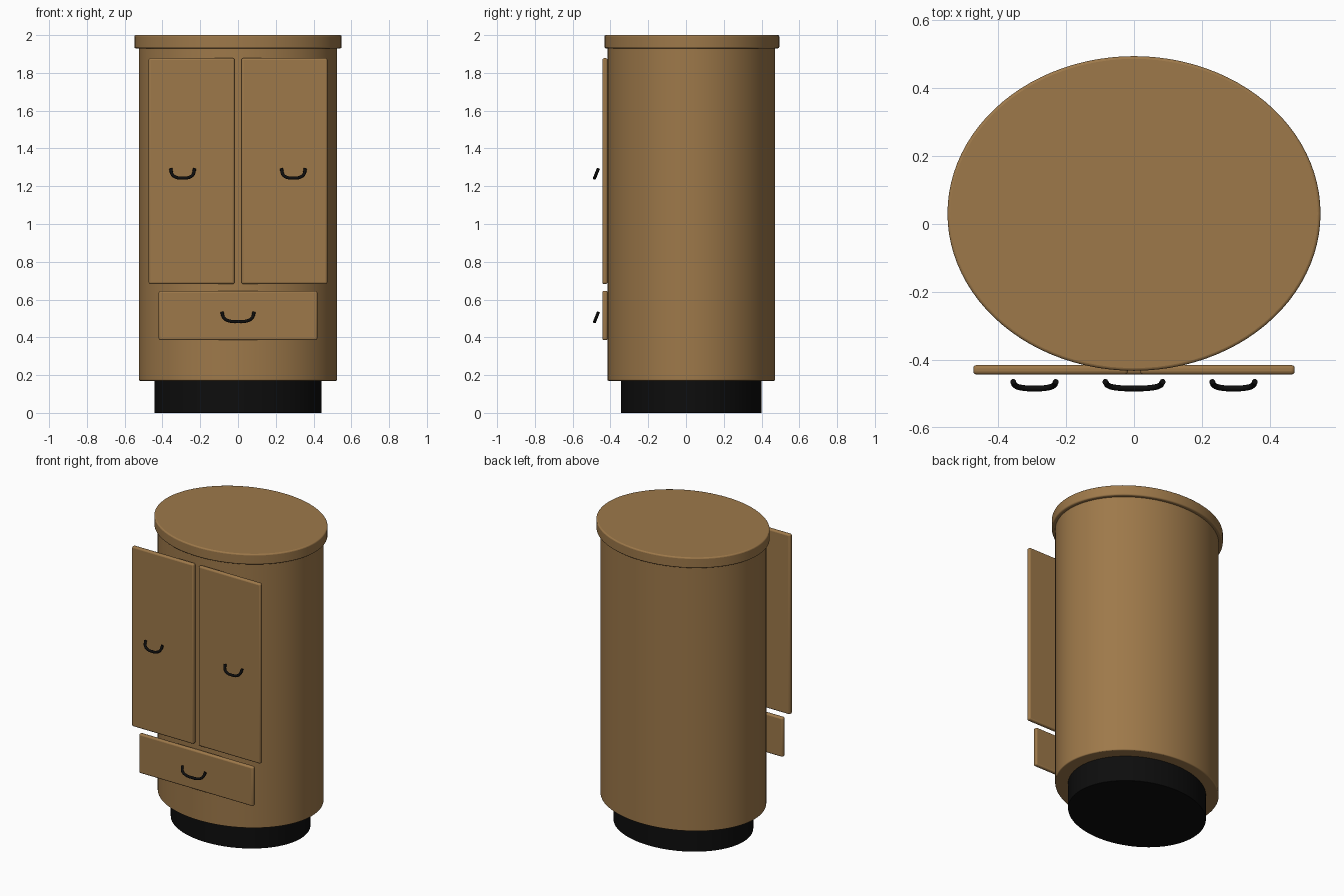
import bpy
from math import radians
from mathutils import Vector

cube = bpy.data.objects.get("Cube")
if cube:
    bpy.data.objects.remove(cube, do_unlink=True)


def material(name, color):
    m = bpy.data.materials.new(name)
    m.use_nodes = True
    m.diffuse_color = color
    m.node_tree.nodes["Principled BSDF"].inputs["Base Color"].default_value = color
    return m


wood = material("warm wood", (0.34, 0.19, 0.068, 1))
black = material("black", (0.004, 0.004, 0.004, 1))


def finish(obj, name, mat, bevel=0, segments=3):
    obj.name = name
    obj.data.materials.append(mat)
    bpy.ops.object.transform_apply(location=False, rotation=False, scale=True)
    if bevel:
        mod = obj.modifiers.new("soft edges", "BEVEL")
        mod.width = bevel
        mod.segments = segments
        mod.limit_method = "ANGLE"
        mod.angle_limit = radians(40)
    bpy.ops.object.shade_smooth_by_angle(angle=radians(35))


def oval(name, rx, y0, y1, z0, z1, mat, bevel):
    bpy.ops.mesh.primitive_cylinder_add(
        vertices=96, radius=1, depth=1, location=(0, (y0 + y1) / 2, (z0 + z1) / 2))
    obj = bpy.context.object
    obj.scale = (rx, (y1 - y0) / 2, z1 - z0)
    finish(obj, name, mat, bevel)


def panel(name, x0, x1, z0, z1):
    bpy.ops.mesh.primitive_cube_add(
        size=1, location=((x0 + x1) / 2, -0.429, (z0 + z1) / 2))
    obj = bpy.context.object
    obj.scale = (x1 - x0, 0.028, z1 - z0)
    finish(obj, name, wood, 0.01)


def handle(name, x, z, half_width):
    """Tilted U-shaped pull, top ends nearest the front panel."""
    shape = [(-1, 1), (-0.86, 0.35), (-0.5, 0.06), (0, 0),
             (0.5, 0.06), (0.86, 0.35), (1, 1)]
    curve = bpy.data.curves.new(name, "CURVE")
    curve.dimensions = "3D"
    curve.bevel_depth = 0.0085
    curve.bevel_resolution = 3
    curve.use_fill_caps = True
    curve.resolution_u = 5
    spline = curve.splines.new("BEZIER")
    spline.bezier_points.add(len(shape) - 1)
    for point, (u, v) in zip(spline.bezier_points, shape):
        point.co = Vector((x + u * half_width, -0.484 + 0.02 * v, z + 0.05 * v))
        point.handle_left_type = point.handle_right_type = "AUTO"
    curve.materials.append(black)
    bpy.context.collection.objects.link(bpy.data.objects.new(name, curve))


# Oval cabinet
oval("plinth", 0.443, -0.345, 0.4, 0, 0.18, black, 0.003)
oval("cabinet_body", 0.525, -0.416, 0.471, 0.17, 1.94, wood, 0.006)
oval("cabinet_top", 0.549, -0.432, 0.494, 1.93, 2.0, wood, 0.008)

# Doors and drawer
for side, s in (("left", 1), ("right", -1)):
    panel(side + "_door", *sorted((0.018 * s, 0.473 * s)), 0.682, 1.878)
    handle(side + "_door_handle", 0.293 * s, 1.243, 0.063)
panel("drawer_front", -0.42, 0.42, 0.385, 0.646)
handle("drawer_handle", 0, 0.483, 0.085)
